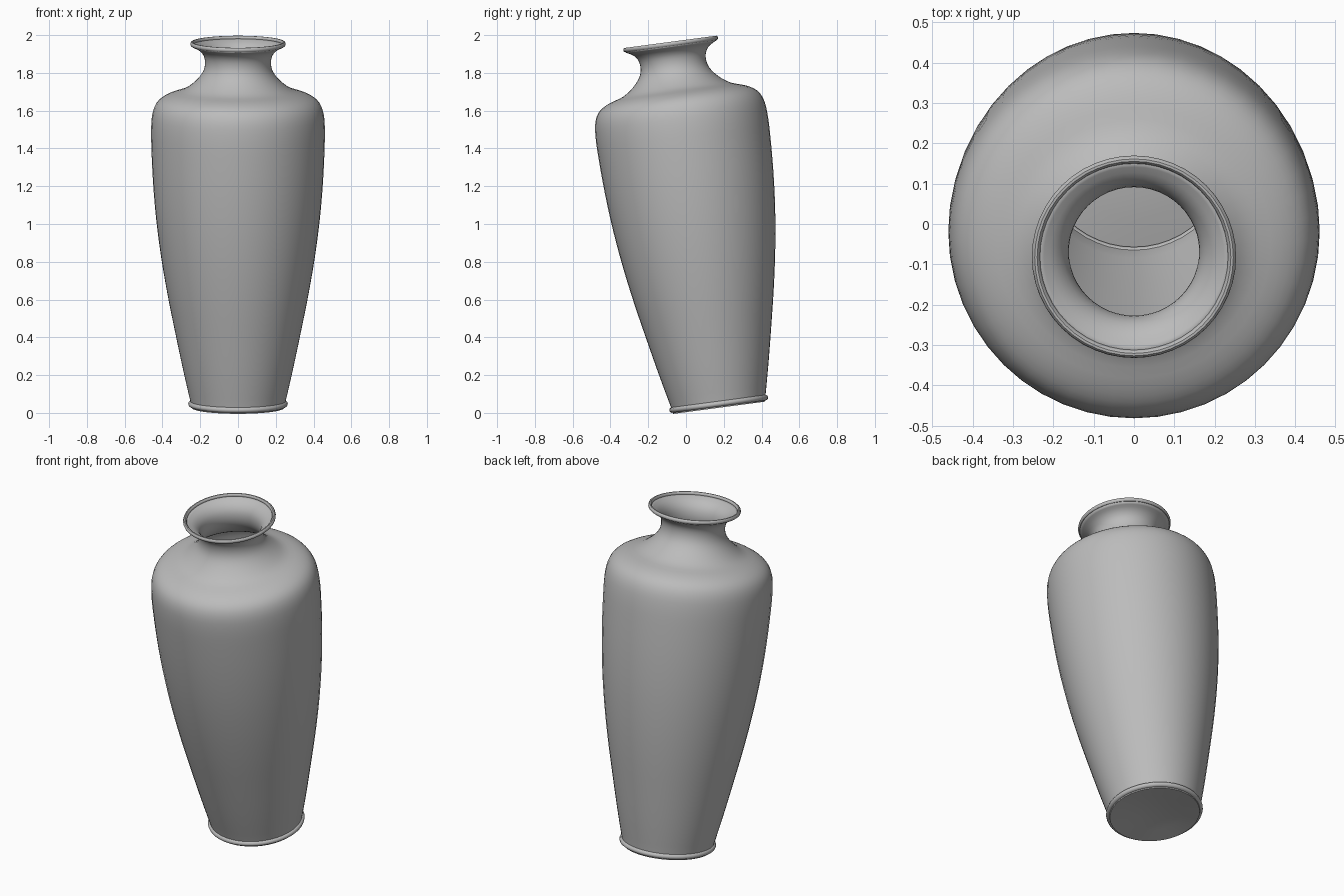
import bpy, bmesh, math
from mathutils import Matrix, Vector

cube = bpy.data.objects.get("Cube")
if cube:
    bpy.data.objects.remove(cube, do_unlink=True)

SEGMENTS = 48
TILT = math.radians(7.6)
PLACE = Matrix.Translation((0, 0.175, 0.033)) @ Matrix.Rotation(TILT, 4, 'X')

clay = bpy.data.materials.new("grey_clay")
clay.use_nodes = True
grey = (0.5, 0.5, 0.5, 1)
clay.diffuse_color = grey
clay.node_tree.nodes["Principled BSDF"].inputs["Base Color"].default_value = grey


def smooth_path(points, steps=3):
    """Catmull-Rom curve through the profile points."""
    pts = [Vector(p) for p in points]
    pts = [2 * pts[0] - pts[1]] + pts + [2 * pts[-1] - pts[-2]]
    path = []
    for a, b, c, d in zip(pts, pts[1:], pts[2:], pts[3:]):
        for i in range(steps):
            t = i / steps
            path.append(0.5 * (2 * b + (c - a) * t + (2 * a - 5 * b + 4 * c - d) * t ** 2
                               + (3 * b - a - 3 * c + d) * t ** 3))
    return path + [pts[-2]]


def lathe(name, profile, closed=False):
    """Spin a (radius, height) profile about the leaning axis."""
    bm = bmesh.new()
    verts = [bm.verts.new((r, 0, h)) for r, h in profile]
    edges = [bm.edges.new(pair) for pair in zip(verts, verts[1:])]
    if closed:
        edges.append(bm.edges.new((verts[-1], verts[0])))
    bmesh.ops.spin(bm, geom=verts + edges, axis=(0, 0, 1), cent=(0, 0, 0),
                   angle=math.tau, steps=SEGMENTS)
    bmesh.ops.remove_doubles(bm, verts=bm.verts, dist=0.0005)
    bmesh.ops.recalc_face_normals(bm, faces=bm.faces)
    mesh = bpy.data.meshes.new(name)
    bm.to_mesh(mesh)
    bm.free()
    mesh.transform(PLACE)
    mesh.materials.append(clay)
    obj = bpy.data.objects.new(name, mesh)
    bpy.context.collection.objects.link(obj)
    bpy.ops.object.select_all(action='DESELECT')
    obj.select_set(True)
    bpy.context.view_layer.objects.active = obj
    bpy.ops.object.shade_smooth_by_angle(angle=math.radians(40))
    return obj


def ring(name, radius, height, width, thickness):
    """Rounded band around the axis."""
    section = [(radius + width * math.cos(a), height + thickness * math.sin(a))
               for a in (math.tau * i / 10 for i in range(10))]
    return lathe(name, section, closed=True)


# Hollow body: dished underside, tapering wall, shoulder, neck and flared mouth
underside = [(0, 0.03), (0.08, 0.027), (0.16, 0.018), (0.237, 0.004)]
wall = [(0.237, 0.02), (0.278, 0.2), (0.32, 0.4), (0.36, 0.6), (0.394, 0.8),
        (0.42, 1.0), (0.437, 1.2), (0.446, 1.4), (0.446, 1.51), (0.436, 1.58),
        (0.41, 1.625), (0.36, 1.655), (0.28, 1.682), (0.22, 1.725),
        (0.178, 1.775), (0.162, 1.825), (0.168, 1.875), (0.195, 1.912), (0.238, 1.936)]
body = lathe("vase_body", underside + smooth_path(wall))
shell = body.modifiers.new("wall_thickness", 'SOLIDIFY')
shell.thickness = 0.013
shell.offset = -1

# Foot and lip bands
ring("foot_ring", 0.248, 0.015, 0.016, 0.015)
ring("lip_ring", 0.243, 1.937, 0.01, 0.012)
